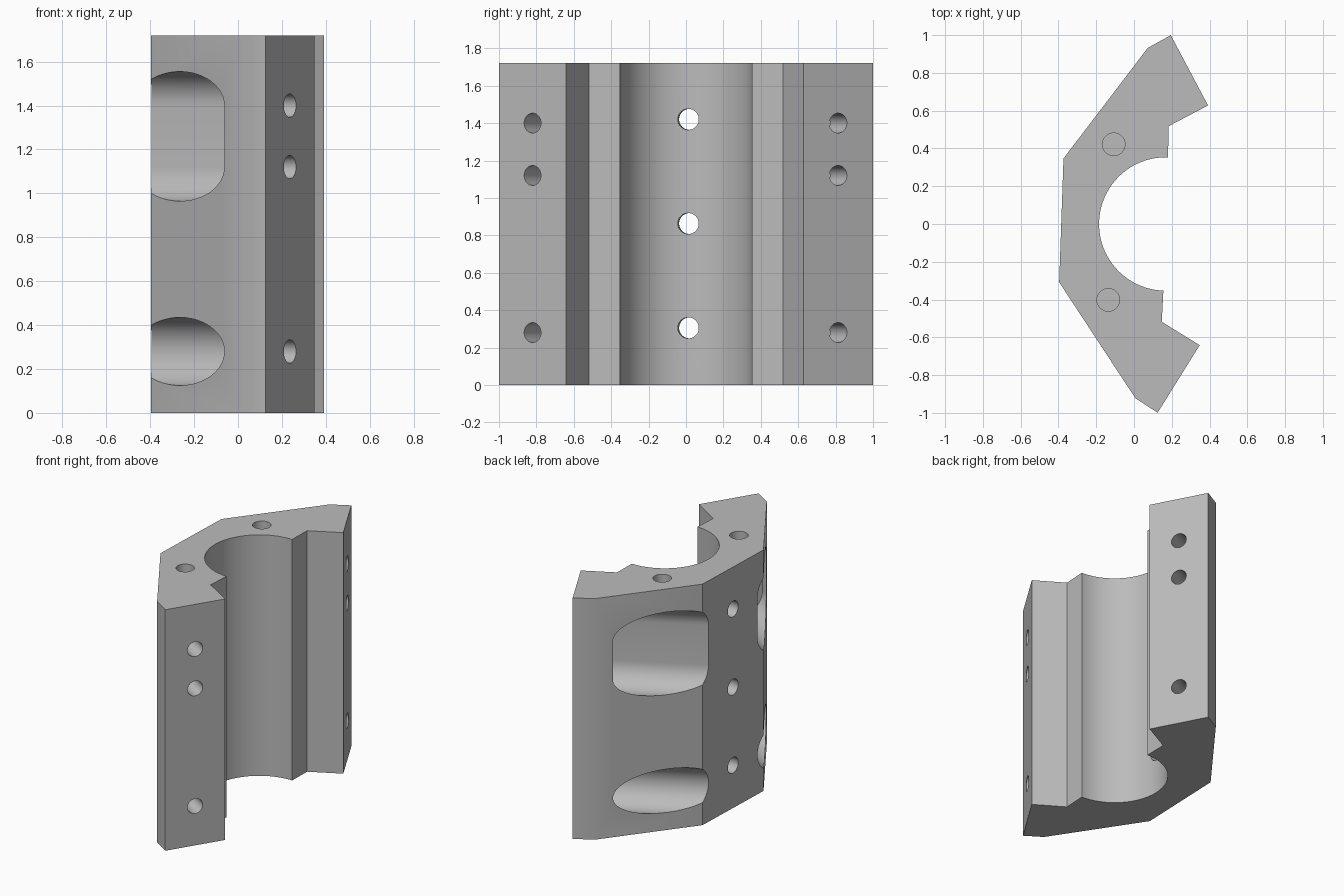
import bpy, bmesh
from math import pi, cos, sin, radians
from mathutils import Matrix, Vector

cube = bpy.data.objects.get("Cube")
if cube:
    bpy.data.objects.remove(cube, do_unlink=True)

HEIGHT = 1.72
BORE = 0.353

grey = bpy.data.materials.new("plain grey")
grey.use_nodes = True
colour = (0.5, 0.5, 0.5, 1)
grey.diffuse_color = colour
grey.node_tree.nodes["Principled BSDF"].inputs["Base Color"].default_value = colour


def prism(name, outline, length, origin=(0, 0, 0), axis=(0, 0, 1), up=(0, 1, 0)):
    """Extrude a 2D outline along axis, with its second coordinate along up."""
    w, v = Vector(axis).normalized(), Vector(up)
    u = v.cross(w)
    frame = Matrix((u, v, w)).transposed().to_4x4()
    frame.translation = origin
    bm = bmesh.new()
    face = bm.faces.new([bm.verts.new((x, y, 0)) for x, y in outline])
    top = bmesh.ops.extrude_face_region(bm, geom=[face])["geom"]
    bmesh.ops.translate(bm, vec=(0, 0, length),
                        verts=[g for g in top if isinstance(g, bmesh.types.BMVert)])
    bmesh.ops.transform(bm, matrix=frame, verts=bm.verts)
    bmesh.ops.recalc_face_normals(bm, faces=bm.faces)
    mesh = bpy.data.meshes.new(name)
    bm.to_mesh(mesh)
    bm.free()
    mesh.materials.append(grey)
    obj = bpy.data.objects.new(name, mesh)
    bpy.context.collection.objects.link(obj)
    return obj


def slot(radius, low=0.0, high=0.0, steps=24):
    """Circle, or an upright slot when low and high differ."""
    pts = []
    for centre, start in ((high, 0), (low, pi)):
        last = steps + 1 if high > low else steps
        for i in range(last):
            a = start + pi * i / steps
            pts.append((radius * cos(a), centre + radius * sin(a)))
    return pts


# Half-bore clamp block: mirrored outline closed by the bore arc
half = [(-0.003, 0.518), (0.202, 0.635), (-0.008, 1.0), (-0.128, 0.928), (-0.553, 0.328)]
arc = [(-BORE * sin(pi * i / 48), -BORE * cos(pi * i / 48)) for i in range(49)]
outline = half + [(x, -y) for x, y in reversed(half)] + arc
block = prism("clamp_block", outline, HEIGHT)

cutters = []
for side in (1, -1):
    inward = Vector((-0.866, -0.5 * side, 0))
    flange = Vector((0.097, 0.8175 * side, 0))
    # Bolt head pockets behind each flange
    for low, high in ((0.28, 0.28), (1.12, 1.40)):
        cutters.append(prism("pocket_cutter", slot(0.155, low, high), 1.1,
                             flange + inward * 0.193, inward, (0, 0, 1)))
    # Bolt holes through each flange
    for z in (0.28, 1.12, 1.40):
        cutters.append(prism("bolt_hole_cutter", slot(0.053, z, z), 0.4,
                             flange - inward * 0.1, inward, (0, 0, 1)))
    # Shallow blind holes in the top
    cutters.append(prism("top_hole_cutter", slot(0.06), 0.3,
                         (-0.29, 0.412 * side, HEIGHT - 0.14)))

# Radial holes through the back wall
for z in (0.305, 0.863, 1.42):
    cutters.append(prism("back_hole_cutter", slot(0.056, z, z), 0.8,
                         (-0.1, 0, 0), (-1, 0, 0), (0, 0, 1)))

bpy.context.view_layer.objects.active = block
for cutter in cutters:
    cutter.hide_render = True
    cut = block.modifiers.new("cut", 'BOOLEAN')
    cut.operation = 'DIFFERENCE'
    cut.solver = 'EXACT'
    cut.object = cutter
    bpy.ops.object.modifier_apply(modifier=cut.name)
for cutter in cutters:
    bpy.data.objects.remove(cutter, do_unlink=True)

# Slight turn about the bore, then smooth the round walls
block.rotation_euler.z = radians(-2)
block.location = (0.168, 0, 0)
bpy.ops.object.select_all(action='DESELECT')
block.select_set(True)
bpy.ops.object.shade_smooth_by_angle(angle=radians(25))
